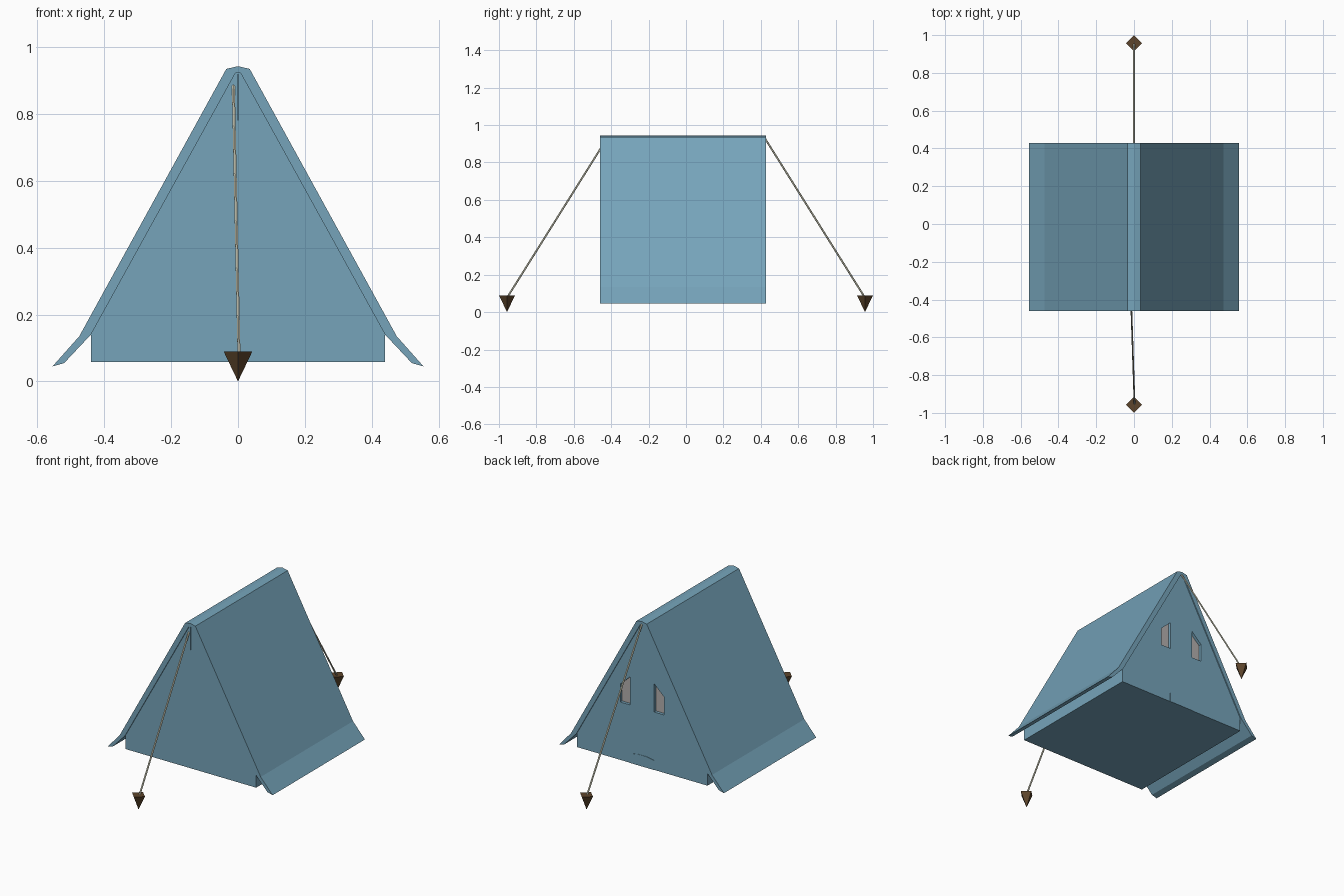
import bpy, bmesh
from mathutils import Vector

if "Cube" in bpy.data.objects:
    bpy.data.objects.remove(bpy.data.objects["Cube"])


def material(name, rgb):
    m = bpy.data.materials.new(name)
    m.diffuse_color = (*rgb, 1)
    m.use_nodes = True
    m.node_tree.nodes["Principled BSDF"].inputs["Base Color"].default_value = m.diffuse_color
    return m


canvas = material("canvas_blue", (0.18, 0.37, 0.49))
cord = material("cord_cream", (0.75, 0.74, 0.58))
wood = material("peg_brown", (0.11, 0.06, 0.025))
grey = material("window_grey", (0.45, 0.43, 0.42))


def finish(name, bm, mat):
    bmesh.ops.recalc_face_normals(bm, faces=bm.faces[:])
    me = bpy.data.meshes.new(name)
    bm.to_mesh(me)
    bm.free()
    ob = bpy.data.objects.new(name, me)
    bpy.context.collection.objects.link(ob)
    if mat:
        me.materials.append(mat)
    return ob


def prism(name, profile, y0, y1, mat):
    """Extrude an x-z profile along y."""
    bm = bmesh.new()
    face = bm.faces.new([bm.verts.new((x, y0, z)) for x, z in profile])
    ext = bmesh.ops.extrude_face_region(bm, geom=[face])
    verts = [g for g in ext["geom"] if isinstance(g, bmesh.types.BMVert)]
    bmesh.ops.translate(bm, verts=verts, vec=(0, y1 - y0, 0))
    return finish(name, bm, mat)


def mirrored(pts):
    return [(-x, z) for x, z in reversed(pts)]


FRONT, BACK, INSET = -0.46, 0.428, 0.006

# roof sheet with flared eaves
outer = [(0.035, 0.935), (0.475, 0.135), (0.555, 0.045)]
inner = [(0.52, 0.055), (0.44, 0.14), (0.008, 0.922)]
roof = [(0, 0.943)] + outer + inner + mirrored(outer + inner)
prism("roof", roof, FRONT, BACK, canvas)

# tent body with end walls and floor
half = [(0.008, 0.922), (0.44, 0.14), (0.44, 0.058)]
body = prism("body", half + mirrored(half), FRONT + INSET, BACK - INSET, canvas)

# recessed windows in the back wall
wall = BACK - INSET
for side, label in ((1, "right"), (-1, "left")):
    shape = [(side * x, z) for x, z in
             ((0.08, 0.41), (0.147, 0.41), (0.147, 0.52), (0.08, 0.582))]
    cutter = prism("window_cutter_" + label, shape, wall - 0.02, wall + 0.05, None)
    mod = body.modifiers.new("window_" + label, 'BOOLEAN')
    mod.operation = 'DIFFERENCE'
    mod.solver = 'EXACT'
    mod.object = cutter
    bpy.context.view_layer.objects.active = body
    bpy.ops.object.modifier_apply(modifier=mod.name)
    bpy.data.objects.remove(cutter)
    prism("window_pane_" + label, shape, wall - 0.025, wall - 0.018, grey)

# low entrance flap and front seam
flap = [(0.03, 0.125), (0.084, 0.115), (0.084, 0.058)]
prism("entrance_flap", flap + mirrored(flap), wall - 0.01, wall + 0.002, canvas)
prism("front_seam", [(-0.002, 0.78), (0.002, 0.78), (0.002, 0.92), (-0.002, 0.92)],
      FRONT + 0.001, FRONT + 0.02, canvas)


# guy ropes
def rope(name, a, b, r=0.005):
    a, b = Vector(a), Vector(b)
    bm = bmesh.new()
    bmesh.ops.create_cone(bm, cap_ends=True, segments=6, radius1=r, radius2=r,
                          depth=(b - a).length)
    bm.transform((b - a).to_track_quat('Z', 'Y').to_matrix().to_4x4())
    bmesh.ops.translate(bm, verts=bm.verts[:], vec=(a + b) / 2)
    return finish(name, bm, cord)


rope("front_rope", (-0.014, -0.45, 0.885), (0.003, -0.955, 0.08))
rope("back_rope", (0, 0.415, 0.94), (0, 0.955, 0.08))

# four-sided ground pegs, point down
for y, label in ((-0.957, "front"), (0.957, "back")):
    bm = bmesh.new()
    bmesh.ops.create_cone(bm, cap_ends=True, segments=4, radius1=0, radius2=0.043,
                          depth=0.09)
    bmesh.ops.remove_doubles(bm, verts=bm.verts[:], dist=1e-5)
    bmesh.ops.translate(bm, verts=bm.verts[:], vec=(0, y, 0.045))
    finish(label + "_peg", bm, wood)
